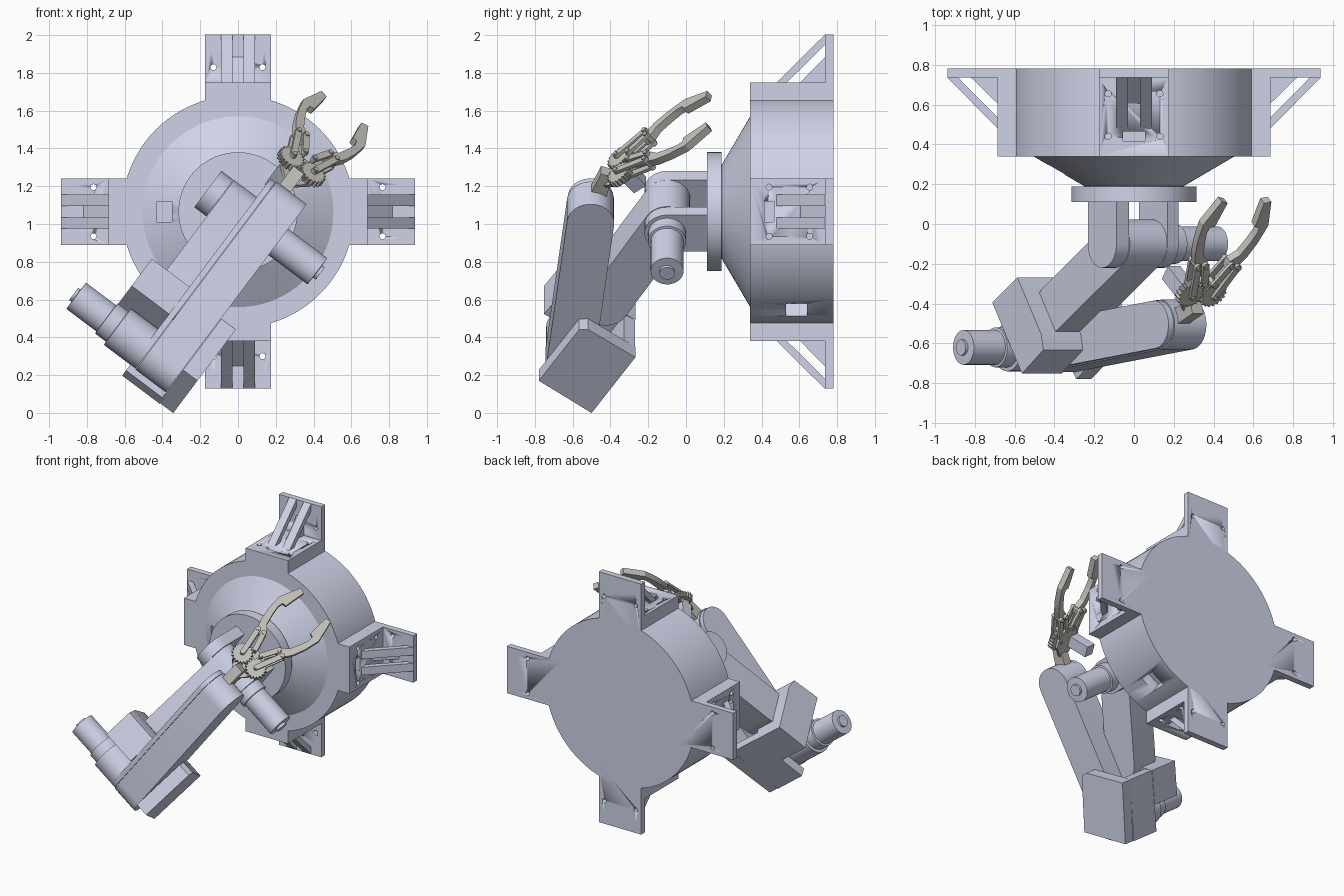
import bpy, bmesh
from math import sin, cos, pi, atan2, radians
from mathutils import Matrix, Vector

if "Cube" in bpy.data.objects:
    bpy.data.objects.remove(bpy.data.objects["Cube"])


def material(name, rgb):
    m = bpy.data.materials.new(name)
    m.diffuse_color = (*rgb, 1)
    m.use_nodes = True
    m.node_tree.nodes["Principled BSDF"].inputs["Base Color"].default_value = m.diffuse_color
    return m


BODY = material("blue_grey", (0.62, 0.65, 0.80))
METAL = material("warm_grey", (0.55, 0.54, 0.50))


def frame(x, y, z, o):
    return Matrix([(x[i], y[i], z[i], o[i]) for i in range(3)] + [(0, 0, 0, 1)])


def finish(name, bm, M, mat=BODY):
    bmesh.ops.recalc_face_normals(bm, faces=bm.faces[:])
    bm.transform(M)
    me = bpy.data.meshes.new(name)
    bm.to_mesh(me)
    bm.free()
    me.materials.append(mat)
    for p in me.polygons:
        p.use_smooth = True
    me.set_sharp_from_angle(angle=radians(25))
    ob = bpy.data.objects.new(name, me)
    bpy.context.collection.objects.link(ob)
    return ob


def add_prism(bm, pts, z0, z1):
    f = bm.faces.new([bm.verts.new((x, y, z0)) for x, y in pts])
    ret = bmesh.ops.extrude_face_region(bm, geom=[f])
    vs = [g for g in ret["geom"] if isinstance(g, bmesh.types.BMVert)]
    bmesh.ops.translate(bm, verts=vs, vec=(0, 0, z1 - z0))


def prism(name, pts, z0, z1, M, mat=BODY):
    bm = bmesh.new()
    add_prism(bm, pts, z0, z1)
    return finish(name, bm, M, mat)


def lathe(name, profile, M, mat=BODY, n=64):
    bm = bmesh.new()
    rings = [[bm.verts.new((r * cos(2 * pi * i / n), r * sin(2 * pi * i / n), h))
              for i in range(n)] for r, h in profile]
    for a, b in zip(rings, rings[1:]):
        for i in range(n):
            bm.faces.new((a[i], a[(i + 1) % n], b[(i + 1) % n], b[i]))
    bm.faces.new(rings[0])
    bm.faces.new(rings[-1])
    return finish(name, bm, M, mat)


def rect(x0, x1, y0, y1):
    return [(x0, y0), (x1, y0), (x1, y1), (x0, y1)]


def circle(x, y, r, n=16):
    return [(x + r * cos(2 * pi * i / n), y + r * sin(2 * pi * i / n)) for i in range(n)]


def stadium(a, b, r, n=16):
    t = atan2(b[1] - a[1], b[0] - a[0])
    arc = lambda c, s: [(c[0] + r * cos(s + pi * i / n), c[1] + r * sin(s + pi * i / n))
                        for i in range(n + 1)]
    return arc(b, t - pi / 2) + arc(a, t + pi / 2)


def cut(ob, cutter):
    cutter.hide_render = True
    cutter.hide_set(True)
    m = ob.modifiers.new("cut", "BOOLEAN")
    m.operation, m.object, m.solver = "DIFFERENCE", cutter, "EXACT"


# Wall drum with cone and turntable flange
C = Vector((0, 0, 1.065))
AXIS = frame((1, 0, 0), (0, 0, -1), (0, 1, 0), C)
drum = lathe("drum", [(0.25, 0.15), (0.25, 0.19), (0.505, 0.34), (0.615, 0.34), (0.615, 0.78)], AXIS, n=96)
lathe("turntable", [(0.315, 0.11), (0.315, 0.188)], AXIS)
bm = bmesh.new()
add_prism(bm, rect(-0.43, -0.35, -0.055, 0.055), 0.15, 0.42)
front_cut = finish("cone_window_cutter", bm, AXIS)
cut(drum, front_cut)
side = Matrix.Translation(C) @ Matrix.Rotation(radians(58), 4, "Y")
cut(drum, prism("drum_window_cutter", rect(0.53, 0.70, 0.53, 0.64), -0.06, 0.06,
                side @ frame((1, 0, 0), (0, 1, 0), (0, 0, 1), (0, 0, 0))))

# Four mounting brackets with struts, gusset and bolt holes
for k, side_name in enumerate(("right", "bottom", "left", "top")):
    R = Matrix.Translation(C) @ Matrix.Rotation(k * pi / 2, 4, "Y")
    ell = prism(side_name + "_bracket", [(0.5, 0.34), (0.685, 0.34), (0.685, 0.735), (0.937, 0.735),
                                         (0.937, 0.78), (0.5, 0.78)], -0.175, 0.175, R)
    for t in (-0.06, 0.06):
        prism(side_name + "_strut", [(0.68, 0.475), (0.937, 0.735), (0.885, 0.737), (0.68, 0.53)],
              t - 0.03, t + 0.03, R)
    prism(side_name + "_gusset", [(0.68, 0.6), (0.82, 0.737), (0.68, 0.737)], -0.03, 0.03, R)
    bm = bmesh.new()
    for t in (-0.13, 0.13):
        for r in (0.765, 0.865):
            add_prism(bm, circle(r, t, 0.016), 0.7, 0.8)
    bm.transform(frame((1, 0, 0), (0, 0, 1), (0, 1, 0), (0, 0, 0)))
    cut(ell, finish("back_hole_cutter", bm, R))
    bm = bmesh.new()
    for t in (-0.13, 0.13):
        for y in (0.44, 0.655):
            add_prism(bm, circle(y, t, 0.016), 0.62, 0.72)
    add_prism(bm, rect(0.415, 0.465, -0.055, 0.055), 0.62, 0.72)
    bm.transform(frame((0, 1, 0), (0, 0, 1), (1, 0, 0), (0, 0, 0)))
    cut(ell, finish("base_hole_cutter", bm, R))

# Arm frame: profiles drawn in depth and height, extruded sideways
U, Y, V = Vector((0.8, 0, -0.6)), Vector((0, 1, 0)), Vector((0.6, 0, 0.8))
ARM = frame(Y, V, U, C)
SHOULDER, ELBOW, WRIST = (-0.10, 0.0), (-0.62, -0.87), (-0.505, 0.125)
E = (0.513, 0.858)


def on_arm(e, f):
    return (ELBOW[0] + E[0] * e - E[1] * f, ELBOW[1] + E[1] * e + E[0] * f)


def at(p):
    return ARM @ Matrix.Translation((p[0], p[1], 0))


# Shoulder yoke
yoke = [(x, y) for x, y in circle(*SHOULDER, 0.12, 48) if x < -0.1001]
yoke = [(0.12, 0.12), (-0.1, 0.12)] + yoke + [(-0.1, -0.12), (0.12, -0.12)]
for name, u0, u1 in (("left_yoke", -0.2, -0.12), ("right_yoke", 0.12, 0.19)):
    prism(name, yoke, u0, u1, ARM)

# Shoulder and elbow drives
lathe("shoulder_motor", [(0.1, 0.185), (0.1, 0.26), (0.087, 0.262), (0.087, 0.525), (0.04, 0.527),
                         (0.04, 0.545)], at(SHOULDER), n=48)
lathe("elbow_motor", [(0.04, -0.435), (0.04, -0.42), (0.087, -0.418), (0.087, -0.22), (0.1, -0.218),
                      (0.1, -0.147), (0.12, -0.145), (0.12, 0.035)], at(ELBOW), n=48)

# Upper arm and forearm
prism("upper_arm", stadium(SHOULDER, on_arm(0.38, 0), 0.122), -0.117, 0.117, ARM)
prism("forearm_side_cover", stadium(ELBOW, WRIST, 0.12), 0.033, 0.065, ARM)
prism("forearm", stadium(ELBOW, WRIST, 0.125), 0.068, 0.267, ARM)

# Elbow bracket: side block, outer plate and connecting back wall
prism("elbow_block", [on_arm(*p) for p in ((0.09, -0.21), (0.335, -0.21), (0.36, 0.14),
                                           (0.335, 0.215), (0.12, 0.225))], -0.215, 0.034, ARM)
prism("elbow_outer_plate", [on_arm(*p) for p in ((-0.10, -0.2), (0.335, -0.21), (0.365, 0.1),
                                                 (0.34, 0.14), (-0.06, 0.15))], 0.27, 0.365, ARM)
prism("elbow_back_wall", [on_arm(*p) for p in rect(-0.10, 0.335, -0.207, -0.14)], 0.03, 0.28, ARM)

# Gripper frame
G, N = 0.79 * Y + 0.61 * V, 0.79 * V - 0.61 * Y
GRIP = frame(U, G, N, C + 0.125 * U - 0.35 * Y + 0.395 * V)

# Gripper neck, palm and servo
prism("gripper_neck", [(-0.39, 0.35), (-0.45, 0.37), (-0.52, 0.2), (-0.43, 0.18)], 0.09, 0.16, ARM, METAL)
prism("palm", [(-0.035, -0.13), (0.035, -0.13), (0.1, -0.04), (0.1, 0.02), (0.05, 0.1), (-0.05, 0.1),
               (-0.1, 0.02), (-0.1, -0.04)], -0.045, -0.025, GRIP, METAL)
prism("gripper_servo", rect(-0.1, -0.02, -0.06, 0.02), -0.2, -0.045, GRIP)

# Mirrored gears, links, pins and fingers
FINGER = [(0.07, 0.17), (0.125, 0.175), (0.165, 0.25), (0.19, 0.34), (0.205, 0.45), (0.155, 0.6),
          (0.115, 0.59), (0.127, 0.44), (0.155, 0.435), (0.158, 0.4), (0.143, 0.34), (0.115, 0.26), (0.07, 0.22)]
for s, name in ((-1, "left"), (1, "right")):
    flip = lambda pts: [(s * x, y) for x, y in pts]
    teeth = 18
    gear = []
    for i in range(teeth * 4):
        r = 0.074 if i % 4 < 2 else 0.063
        a = 2 * pi * (i + (2 if s > 0 else 0)) / (teeth * 4)
        gear.append((0.07 + r * cos(a), r * sin(a)))
    prism(name + "_gear", flip(gear), -0.022, 0.015, GRIP, METAL)
    for z in (-0.04, 0.02):
        prism(name + "_outer_link", flip(stadium((0.07, 0), (0.125, 0.19), 0.018)), z, z + 0.018, GRIP, METAL)
        prism(name + "_inner_link", flip(stadium((0.03, 0.08), (0.08, 0.2), 0.018)), z, z + 0.018, GRIP, METAL)
    for p in ((0.07, 0), (0.125, 0.19), (0.03, 0.08), (0.08, 0.2)):
        prism(name + "_pin", flip(circle(*p, 0.013)), -0.05, 0.046, GRIP, METAL)
    prism(name + "_finger", flip(FINGER), -0.022, 0.02, GRIP, METAL)
